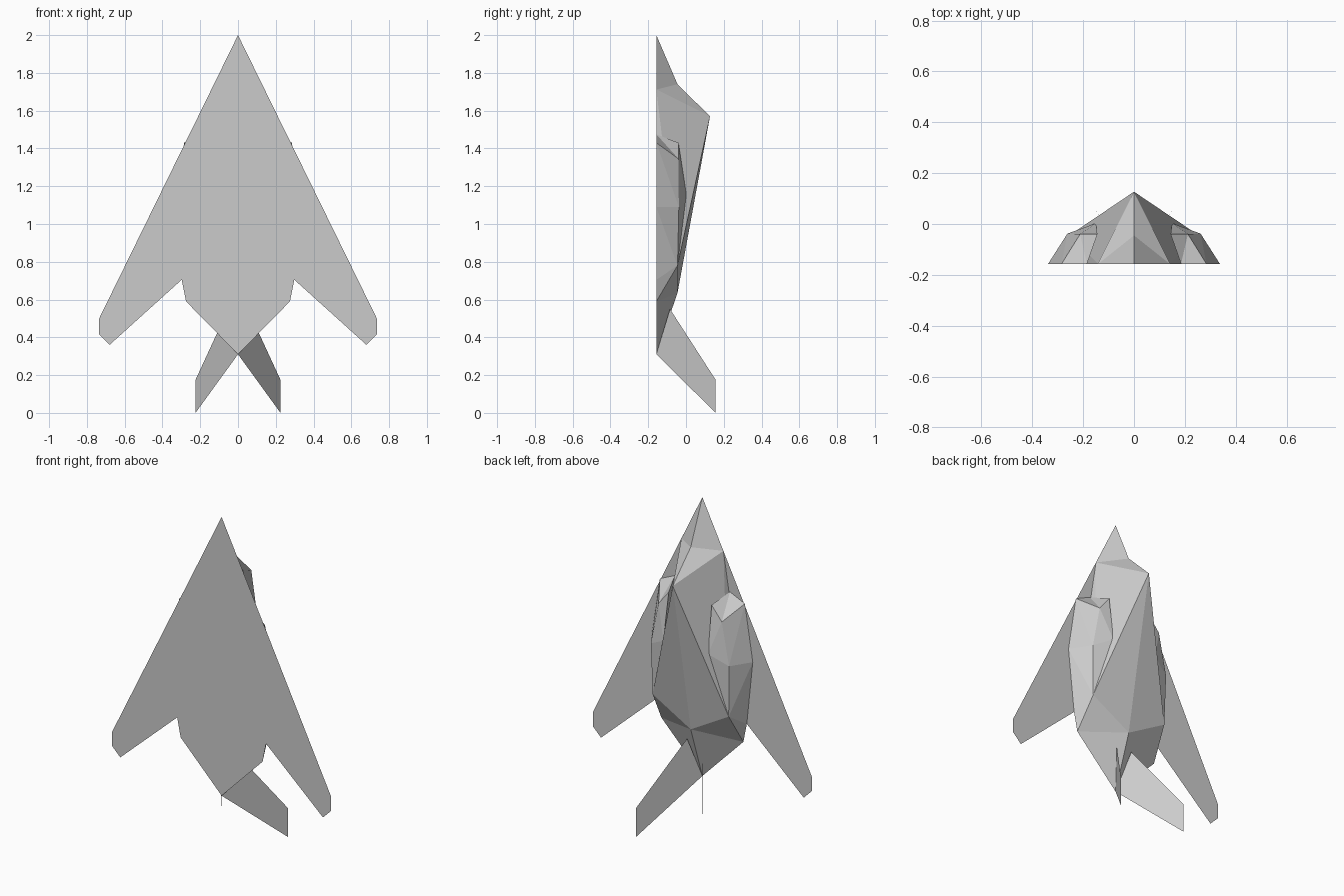
import bpy, bmesh
from mathutils import Vector

if "Cube" in bpy.data.objects:
    bpy.data.objects.remove(bpy.data.objects["Cube"], do_unlink=True)

grey = bpy.data.materials.new("matt_grey")
grey.use_nodes = True
colour = (0.6, 0.6, 0.6, 1)
grey.diffuse_color = colour
bsdf = grey.node_tree.nodes["Principled BSDF"]
bsdf.inputs["Base Color"].default_value = colour
bsdf.inputs["Roughness"].default_value = 0.8

BELLY = -0.157  # plane of the flat underside


def faceted_part(name, points, faces, inside):
    """Right half built from named points, faces turned away from inside, mirrored in x."""
    bm = bmesh.new()
    verts = {k: bm.verts.new(p) for k, p in points.items()}
    for f in faces:
        face = bm.faces.new([verts[k] for k in f.split()])
        face.normal_update()
        if face.normal.dot(face.calc_center_median() - Vector(inside)) < 0:
            face.normal_flip()
    mesh = bpy.data.meshes.new(name)
    bm.to_mesh(mesh)
    bm.free()
    mesh.materials.append(grey)
    obj = bpy.data.objects.new(name, mesh)
    bpy.context.collection.objects.link(obj)
    mirror = obj.modifiers.new("mirror", 'MIRROR')
    mirror.use_axis = (True, False, False)
    return obj


# Points shared by the body and the engine pods
shoulder = (0.255, -0.045, 0.78)
wing_root = (0.298, BELLY, 0.705)
nose, tail = (0, BELLY, 2.0), (0, BELLY, 0.31)
hip = (0.275, BELLY, 0.59)

# Flat belly and swept wings
faceted_part("belly_and_wings", {
    "nose": nose, "tip_front": (0.735, BELLY, 0.5), "tip_side": (0.735, BELLY, 0.415),
    "tip_rear": (0.68, BELLY, 0.36), "root": wing_root, "hip": hip, "tail": tail},
    ["nose tip_front tip_side tip_rear root", "nose root hip tail"], (0, 0.5, 1))

# Faceted upper body with the canopy peak
faceted_part("upper_body", {
    "nose": nose, "brow": (0, -0.045, 1.74), "cheek": (0.141, BELLY, 1.712),
    "peak": (0, 0.127, 1.57), "shoulder": shoulder, "rear": (0, -0.045, 0.635),
    "root": wing_root, "hip": hip, "tail": tail},
    ["nose brow cheek", "brow peak cheek", "peak shoulder cheek", "cheek shoulder root",
     "shoulder hip root", "peak rear shoulder", "rear hip shoulder", "rear tail hip"],
    (0, -0.14, 1.1))

# Engine pods either side of the body
faceted_part("engine_pods", {
    "lip_in": (0.185, BELLY, 1.475), "lip_out": (0.285, BELLY, 1.43),
    "top_in": (0.144, -0.04, 1.43), "top_out": (0.212, -0.04, 1.345),
    "mid_in": (0.15, 0.003, 1.15), "mid_out": (0.262, -0.038, 1.09),
    "side": (0.338, BELLY, 1.09), "inner": (0.21, BELLY, 1.28),
    "shoulder": shoulder, "root": wing_root},
    ["lip_in top_in top_out", "lip_in top_out lip_out", "lip_out top_out mid_out",
     "lip_out mid_out side", "top_in mid_in top_out", "mid_in mid_out top_out",
     "mid_in shoulder mid_out", "side mid_out shoulder", "side shoulder root",
     "lip_in inner top_in", "inner mid_in top_in"],
    (0.22, -0.13, 1.1))

# V-shaped tail fins
faceted_part("tail_fins", {
    "root_low": tail, "tip_low": (0.225, 0.157, 0.0),
    "tip_high": (0.225, 0.157, 0.175), "root_high": (0.052, -0.085, 0.55)},
    ["root_low tip_low tip_high root_high"], (0, 0.2, 0.2))
